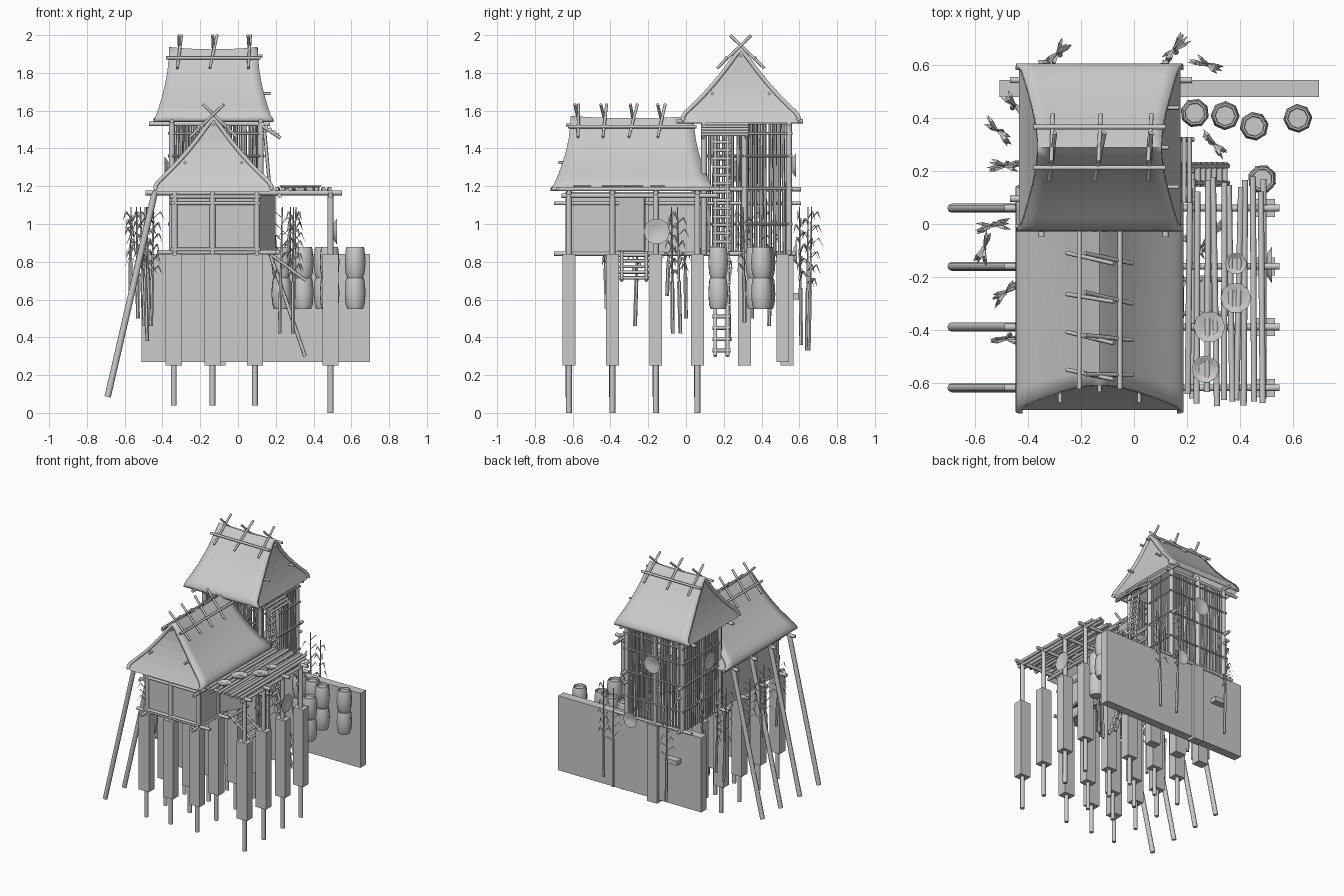
import bpy, bmesh, math, random
from mathutils import Vector, Matrix

if "Cube" in bpy.data.objects:
    bpy.data.objects.remove(bpy.data.objects["Cube"])
random.seed(4)
V = Vector

def finish(name, bm, smooth=0):
    me = bpy.data.meshes.new(name)
    bmesh.ops.recalc_face_normals(bm, faces=bm.faces)
    bm.to_mesh(me)
    bm.free()
    ob = bpy.data.objects.new(name, me)
    bpy.context.collection.objects.link(ob)
    if smooth:
        bpy.context.view_layer.objects.active = ob
        bpy.ops.object.select_all(action='DESELECT')
        ob.select_set(True)
        bpy.ops.object.shade_smooth_by_angle(angle=math.radians(smooth))
    return ob

def pole(bm, a, b, r, r2=None, n=8):
    a, b = V(a), V(b)
    d = b - a
    m = Matrix.Translation((a + b) / 2) @ d.to_track_quat('Z', 'Y').to_matrix().to_4x4()
    bmesh.ops.create_cone(bm, cap_ends=True, segments=n, radius1=r, radius2=r if r2 is None else r2, depth=d.length, matrix=m)

def poles(name, items, r, n=8):
    bm = bmesh.new()
    for a, b in items:
        pole(bm, a, b, r, n=n)
    return finish(name, bm, 50)

def boxes(name, items):
    bm = bmesh.new()
    for lo, hi in items:
        lo, hi = V(lo), V(hi)
        bmesh.ops.create_cube(bm, size=1, matrix=Matrix.Translation((lo + hi) / 2) @ Matrix.Diagonal((*(hi - lo), 1)))
    return finish(name, bm)

def lathe(bm, prof, mat, n=8):
    rings = [[bm.verts.new(mat @ V((r * math.cos(2 * math.pi * i / n), r * math.sin(2 * math.pi * i / n), z)))
              for i in range(n)] for r, z in prof]
    for p, q in zip(rings, rings[1:]):
        for i in range(n):
            bm.faces.new((p[i], p[(i + 1) % n], q[(i + 1) % n], q[i]))
    bm.faces.new(rings[0])
    bm.faces.new(rings[-1])

XS = (-0.34, -0.135, 0.09)
YS = (-0.62, -0.39, -0.16, 0.06)

# foundations: square sleeves with thin piles below
sq = [(x, y) for x in XS for y in YS + (0.31,)] + [(0.49, y) for y in YS] + [(-.11, .535)]
boxes("pile_sleeves", [((x - .043, y - .034, .25), (x + .043, y + .034, .84)) for x, y in sq])
poles("thin_piles", [((x, y, 0.04), (x, y, .3)) for x in XS for y in YS], .015)
poles("platform_posts", [((.49, y, 0), (.49, y, 1.17)) for y in YS], .016)
boxes("back_retaining_wall", [((-.51, .48, .27), (.70, .545, .84))])

# hut frame, walls and floor
poles("hut_posts", [((x, y, .84), (x, y, 1.18)) for x in (-.335, -.135, .1) for y in YS if x != -.135 or y in (-.62, .06)], .016)
poles("hut_floor_beams", [((x, -.70, .843), (x, .58, .843)) for x in (-.335, .1)] +
      [((-.42, y, .85), (.2, y, .85)) for y in YS], .012)
poles("hut_cross_beams", [((-.49, y, 1.165), (.55, y, 1.165)) for y in YS], .013)
poles("hut_rails", [((x, -.70, 1.11), (x, .61, 1.11)) for x in (-.345, .11)] +
      [((-.36, y, z), (.12, y, z)) for y in (-.625, .075) for z in (.865, 1.11, 1.145)], .01)
boxes("hut_walls", [((-.345, -.615, .85), (.1, -.6, 1.17)), ((-.345, .06, .85), (.1, .075, 1.17)),
                    ((-.345, -.615, .85), (-.33, .07, 1.17)), ((.09, -.615, .85), (.105, -.36, 1.17)),
                    ((.09, -.2, .85), (.105, .07, 1.17)), ((-.345, -.615, .845), (.1, .535, .857))])
door = boxes("hut_open_door", [((0, 0, .86), (.012, .17, 1.15))])
door.location = (.1, -.36, 0)
door.rotation_euler.z = -.55

# leaning props on the left side
poles("leaning_props", [((-.69, y, .085), (-.44, y, 1.17)) for y in YS], .017)

# thatched roofs: saddle shell plus gable panels
def roof(name, prof, top, bot, mat):
    full = [(-u, z) for u, z in reversed(prof[1:])] + list(prof)
    h = prof[0][1]
    ln = lambda z: top + (bot - top) * (1 - z / h) ** 1.9
    bm = bmesh.new()
    N = 12
    rows = []
    for i in range(N + 1):
        s = -1 + 2 * i / N
        rows.append([bm.verts.new(mat @ V((u, s * ln(z), z + .012 * s * s * z / h))) for u, z in full])
    for p, q in zip(rows, rows[1:]):
        for i in range(len(full) - 1):
            bm.faces.new((p[i], p[i + 1], q[i + 1], q[i]))
    ob = finish(name + "_thatch", bm, 60)
    md = ob.modifiers.new("thickness", 'SOLIDIFY')
    md.thickness = .022
    md.offset = -1 if ob.data.polygons[len(full) // 2].normal.z > 0 else 1
    bm = bmesh.new()
    for s in (-1, 1):
        line = [bm.verts.new(mat @ V((u * .96, s * (ln(z) - .012), z - .006))) for u, z in full]
        for i in range(len(line) // 2):
            q = [line[i], line[i + 1], line[-2 - i], line[-1 - i]]
            bm.faces.new(list(dict.fromkeys(q)))
    finish(name + "_gable_panels", bm)

prof = [(0, .385), (.035, .35), (.1, .265), (.15, .205), (.205, .145), (.265, .087), (.30, .055), (.317, .028), (.318, .01), (.308, 0)]
T1 = Matrix.Translation((-.13, -.285, 1.175))
T2 = Matrix.Translation((-.13, .29, 1.54)) @ Matrix.Rotation(math.pi / 2, 4, 'Z')
roof("hut_roof", prof, .325, .432, T1)
roof("tower_roof", prof, .234, .318, T2)

# ridge poles and crossed sticks
def ridge(name, mat, half, offs):
    bm = bmesh.new()
    for s in (-1, 1):
        pole(bm, mat @ V((s * .077, -half, .34)), mat @ V((s * .077, half, .34)), .009)
        for o in offs:
            k = random.uniform(-.012, .012)
            pole(bm, mat @ V((-s * .055, o + .012 * s + k, .458)), mat @ V((s * .125, o - .012 * s - k, .285)), .008)
        for u, z in ((.0, .37), (.15, .17)):
            pole(bm, mat @ V((s * u, -half - .085 + z * .2, z - .02)), mat @ V((s * u, -half - .02 + z * .1, z - .02)), .008)
    finish(name, bm, 50)
ridge("hut_ridge_sticks", T1, .34, (-.285, -.145, .005, .155))
ridge("tower_ridge_sticks", T2, .25, (-.19, 0, .18))

# tower frame
TX, TY = (-.35, .12), (.095, .545)
poles("tower_posts", [((x, y, .84), (x, y, 1.56)) for x in TX + (-.12,) for y in TY + (.31,) if x != -.12 or y != .31], .016)
poles("tower_plates", [((-.47, y, 1.53), (.17, y, 1.53)) for y in TY] +
      [((x, -.05, 1.545), (x, .62, 1.545)) for x in TX] +
      [((-.43, y, .85), (.22, y, .85)) for y in TY] + [((x, .03, 1.185), (x, .61, 1.185)) for x in TX], .012)
slats = []
k = 18
j = lambda: random.uniform(-.008, .008)
for i in range(1, k):
    x = TX[0] + (TX[1] - TX[0]) * i / k
    y = TY[0] + (TY[1] - TY[0]) * i / k
    slats += [((x, TY[1], .84), (x + j(), TY[1], 1.53)), ((TX[0], y, .84), (TX[0], y + j(), 1.53))]
    if i < 6 or i > 12:
        slats.append(((x, TY[0], 1.15), (x + j(), TY[0], 1.53)))
    if y > .3:
        slats.append(((TX[1], y, .84), (TX[1], y + j(), 1.53)))
poles("tower_slats", slats, .009, 6)
rails = []
for z in (1.0, 1.19, 1.36, 1.48):
    rails += [((TX[0] - .02, TY[1] + .01, z), (TX[1] + .02, TY[1] + .01, z)),
              ((TX[0] - .01, TY[0], z), (TX[0] - .01, TY[1] + .02, z)),
              ((TX[1] + .01, .3 if z < 1.4 else .08, z), (TX[1] + .01, TY[1] + .02, z))]
    if z > 1.2:
        rails.append(((TX[0], TY[0] - .01, z), (TX[1], TY[0] - .01, z)))
poles("tower_rails", rails, .007, 6)
poles("tower_awning", [((.11, y, 1.53), (.225, y, 1.455)) for y in (.09, .2, .32)] +
      [((.13 + .02 * i, .08, 1.53 - .014 * i), (.13 + .02 * i, .33, 1.53 - .014 * i)) for i in range(5)], .009)

# ladders and entry steps
def ladder(name, a, b, y0, y1, n, r):
    a, b = V(a), V(b)
    items = [(a + V((0, y, 0)), b + V((0, y, 0))) for y in (y0, y1)]
    for i in range(n):
        p = a.lerp(b, (i + .5) / n)
        items.append((p + V((0, y0 - .015, 0)), p + V((0, y1 + .015, 0))))
    poles(name, items, r)
ladder("lower_ladder", (.355, 0, .3), (.17, 0, .84), .155, .22, 9, .01)
ladder("upper_ladder", (.20, 0, .84), (.14, 0, 1.5), .155, .22, 15, .009)
ladder("entry_steps", (.36, 0, .7), (.16, 0, .85), -.34, -.21, 5, .009)

# drying platform
poles("platform_slats", [((.21 + .031 * i + random.uniform(-.012, .012), -.69 + random.uniform(0, .06), 1.185),
      (.21 + .031 * i + random.uniform(-.01, .01), .12 + random.uniform(0, .06), 1.185)) for i in range(10)], .0115)
poles("platform_edge_beams", [((x, -.66, 1.15), (x, .17, 1.15)) for x in (.22, .49)], .012)

# trays: lying on the platform and hung on walls
tray = [(.6, -.012), (1, .008), (.92, .008), (.5, -.004)]
def trays(name, items):
    bm = bmesh.new()
    for p, r, axis in items:
        m = Matrix.Translation(p) @ V(axis).to_track_quat('Z', 'Y').to_matrix().to_4x4()
        lathe(bm, [(r * a, z) for a, z in tray], m, 10)
    finish(name, bm, 30)
trays("drying_trays", [((x, y, 1.195), r, (0, 0, 1)) for x, y, r in
      ((.385, -.15, .042), (.385, -.28, .058), (.285, -.39, .06), (.27, -.55, .052))])
trays("hung_trays", [((.515, -.155, .96), .07, (1, 0, 0)), ((-.12, .575, 1.31), .068, (0, 1, 0)),
                     ((.06, .58, .84), .06, (0, 1, 0)), ((-.38, .27, 1.29), .068, (-1, 0, 0))])
boxes("wall_basket", [((-.34, .545, .6), (-.24, .595, .635))])

# stacked jars
bm = bmesh.new()
jar = [(.042, 0), (.051, .025), (.055, .075), (.054, .11), (.05, .15), (.046, .164), (.039, .164), (.037, .15)]
for x, y in ((.23, .42), (.345, .41), (.455, .37), (.62, .40), (.485, .17)):
    for z in (.55, .715):
        lathe(bm, jar, Matrix.Translation((x, y, z)) @ Matrix.Rotation(x * 9, 4, 'Z'))
finish("stacked_jars", bm, 50)

# corn plants: stalk, flat fan of drooping leaves and tassel
bm = bmesh.new()
for x, y, z0 in ((-.28, .64, .33), (.16, .65, .33), (.27, .61, .36), (-.46, .44, .46), (-.50, .35, .5), (-.48, .23, .38),
                 (.29, .31, .48), (-.53, 0, .5), (-.57, -.1, .62), (-.5, -.27, .46), (-.47, -.42, .55), (.22, -.07, .42), (.29, -.03, .42)):
    top = V((x + random.uniform(-.02, .02), y + random.uniform(-.02, .02), 1.03))
    base = V((x, y, z0))
    pole(bm, base, base.lerp(top, .45), .0105, n=6)
    pole(bm, base.lerp(top, .45), top + V((0, 0, .06)), .007, .003, n=5)
    a0 = random.uniform(0, 6.28)
    for i in range(11):
        p = base.lerp(top, .5 + .05 * i)
        a = a0 + i * math.pi + random.uniform(-.4, .4)
        d, w = V((math.cos(a), math.sin(a), 0)), V((-math.sin(a), math.cos(a), 0)) * .007
        L = random.uniform(.05, .075)
        mid, tip = p + d * L * .6 + V((0, 0, .035)), p + d * L + V((0, 0, -.015))
        q = [bm.verts.new(c) for c in (p - w * .5, p + w * .5, mid + w, mid - w, tip)]
        bm.faces.new(q[:4])
        bm.faces.new((q[3], q[2], q[4]))
finish("corn_plants", bm)
